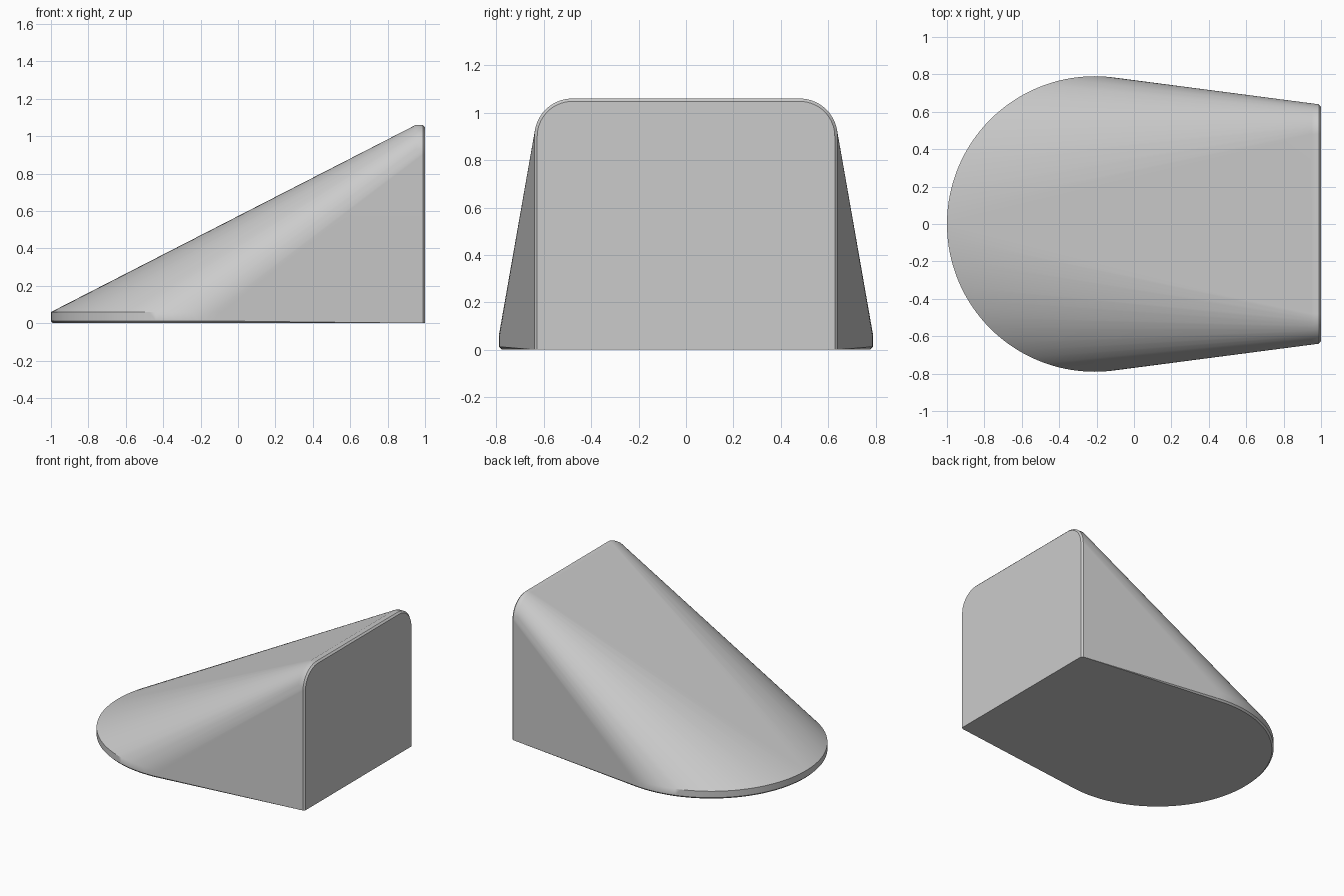
import bpy, bmesh
from math import pi, cos, sin

if "Cube" in bpy.data.objects:
    bpy.data.objects.remove(bpy.data.objects["Cube"])

gray = bpy.data.materials.new("light gray")
gray.use_nodes = True
gray.diffuse_color = (0.6, 0.6, 0.6, 1)
gray.node_tree.nodes["Principled BSDF"].inputs["Base Color"].default_value = (0.6, 0.6, 0.6, 1)

DISC_X, DISC_R, RIM = -0.21, 0.79, 0.06      # round low nose
HALF_W, TOP, CORNER = 0.64, 1.06, 0.16       # tall back plate
EDGE = 0.012                                 # small edge chamfer


def ring(radius, z, n=128):
    """Circle of points for the round nose."""
    return [(DISC_X + radius * cos(2 * pi * i / n), radius * sin(2 * pi * i / n), z)
            for i in range(n)]


def plate(x, inset=0, n=16):
    """Upright outline with rounded top corners."""
    pts = []
    r = CORNER - inset
    for side in (-1, 1):
        pts.append((x, side * (HALF_W - inset), 0))
        for i in range(n + 1):
            a = pi / 2 * i / n
            pts.append((x, side * (HALF_W - CORNER + r * cos(a)), TOP - CORNER + r * sin(a)))
    return pts


# Wedge skin: hull stretched between the nose disc and the back plate
bm = bmesh.new()
points = (ring(DISC_R - EDGE, 0) + ring(DISC_R, EDGE) + ring(DISC_R, RIM)
          + plate(0.95) + plate(1 - EDGE) + plate(1, EDGE))
for p in points:
    bm.verts.new(p)
hull = bmesh.ops.convex_hull(bm, input=bm.verts)
loose = [v for v in bm.verts if not v.link_faces]
bmesh.ops.delete(bm, geom=loose, context='VERTS')

# Merge coplanar triangles into clean flat panels
bmesh.ops.dissolve_limit(bm, angle_limit=0.002, verts=bm.verts, edges=bm.edges)
bmesh.ops.recalc_face_normals(bm, faces=bm.faces)
mesh = bpy.data.meshes.new("wedge_body")
bm.to_mesh(mesh)
bm.free()

body = bpy.data.objects.new("wedge_body", mesh)
bpy.context.collection.objects.link(body)
mesh.materials.append(gray)

# Smooth blends with crisp rim and base edges
bpy.ops.object.select_all(action='DESELECT')
body.select_set(True)
bpy.context.view_layer.objects.active = body
bpy.ops.object.shade_smooth_by_angle(angle=pi / 6)
weighted = body.modifiers.new("weighted_normals", 'WEIGHTED_NORMAL')
weighted.keep_sharp = True
